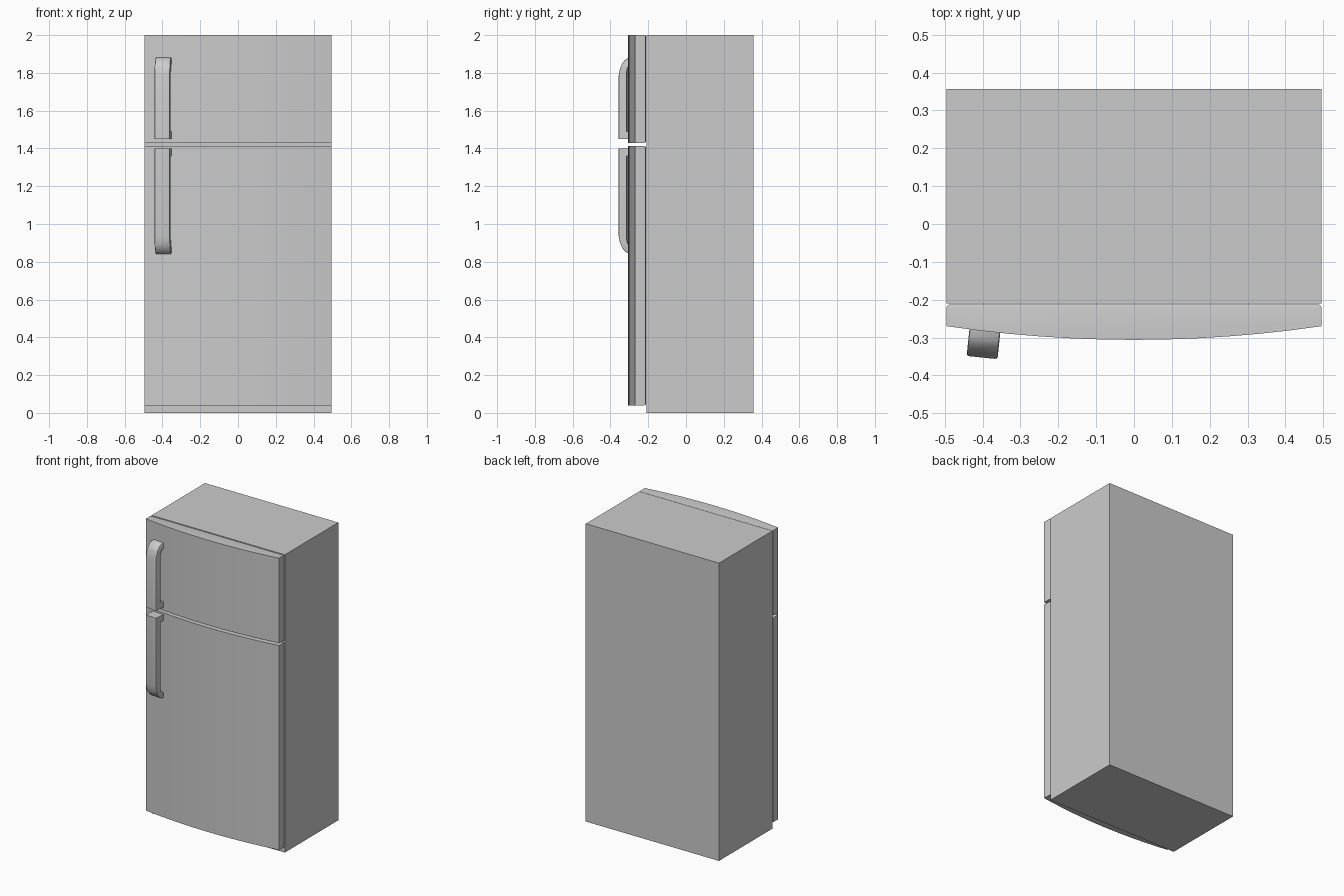
import bpy, bmesh, math
from mathutils import Matrix, Vector

if "Cube" in bpy.data.objects:
    bpy.data.objects.remove(bpy.data.objects["Cube"])

W = 0.495          # half width of the cabinet
BACK, FRONT = 0.357, -0.21


def finish(bm, name, smooth=True):
    bmesh.ops.recalc_face_normals(bm, faces=bm.faces)
    me = bpy.data.meshes.new(name)
    bm.to_mesh(me)
    bm.free()
    ob = bpy.data.objects.new(name, me)
    bpy.context.collection.objects.link(ob)
    if smooth:
        bpy.ops.object.select_all(action='DESELECT')
        ob.select_set(True)
        bpy.context.view_layer.objects.active = ob
        bpy.ops.object.shade_smooth_by_angle(angle=math.radians(25))
    return ob


def prism(points, direction):
    """Extrude a closed outline of 3D points along a vector."""
    bm = bmesh.new()
    face = bm.faces.new([bm.verts.new(p) for p in points])
    ext = bmesh.ops.extrude_face_region(bm, geom=[face])
    verts = [g for g in ext["geom"] if isinstance(g, bmesh.types.BMVert)]
    bmesh.ops.translate(bm, verts=verts, vec=direction)
    return bm


def bevel(bm, test, width, segments):
    bmesh.ops.recalc_face_normals(bm, faces=bm.faces)
    edges = [e for e in bm.edges if test(e)]
    bmesh.ops.bevel(bm, geom=edges, offset=width, segments=segments,
                    profile=0.5, affect='EDGES')


def door(name, z0, z1):
    # Bowed front, flat back with softened rear edges
    back = -0.212
    n = 12
    pts = [(W, back, z0), (-W, back, z0)]
    for i in range(n + 1):
        x = -W + 2 * W * i / n
        pts.append((x, -0.306 + 0.036 * (x / W) ** 2, z0))
    bm = prism(pts, (0, 0, z1 - z0))
    bevel(bm, lambda e: all(abs(v.co.y - back) < 1e-5 for v in e.verts)
          and abs(e.verts[0].co.z - e.verts[1].co.z) < 1e-5
          or all(abs(v.co.y - back) < 1e-5 for v in e.verts), 0.009, 3)
    return finish(bm, name)


def handle(name, z_foot, length, up):
    # Side profile (distance from door, distance from the square foot)
    h, half = length, 0.041
    prof = [(-0.004, 0), (0.07, 0), (0.07, h - 0.095), (0.064, h - 0.065),
            (0.053, h - 0.037), (0.038, h - 0.016), (0.02, h - 0.004),
            (-0.004, h), (-0.004, h - 0.035), (0.012, h - 0.042),
            (0.023, h - 0.056), (0.028, h - 0.08), (0.028, 0.04),
            (-0.004, 0.04)]
    bm = prism([(-half, -d, up * s) for d, s in prof], (2 * half, 0, 0))

    # Round the long outer rims that run along the grip and curved end
    def rim(e):
        a, b = (v.co for v in e.verts)
        mid = (a + b) / 2
        outer = mid.y < -0.06 or abs(mid.z) > h - 0.034
        return abs(a.x - b.x) < 1e-5 and abs(mid.z) > 0.01 and outer and mid.y < -0.006
    bevel(bm, rim, 0.006, 2)
    bm.transform(Matrix.Translation((-0.394, -0.283, z_foot))
                 @ Matrix.Rotation(math.radians(-6), 4, 'Z'))
    return finish(bm, name)


# Cabinet
finish(prism([(-W, FRONT, 0), (W, FRONT, 0), (W, BACK, 0), (-W, BACK, 0)],
             (0, 0, 2)), "cabinet", smooth=False)

# Doors
door("fridge_door", 0.04, 1.413)
door("freezer_door", 1.43, 2.0)

# Handles, square feet facing each other
handle("freezer_handle", 1.45, 0.433, 1)
handle("fridge_handle", 1.40, 0.56, -1)
